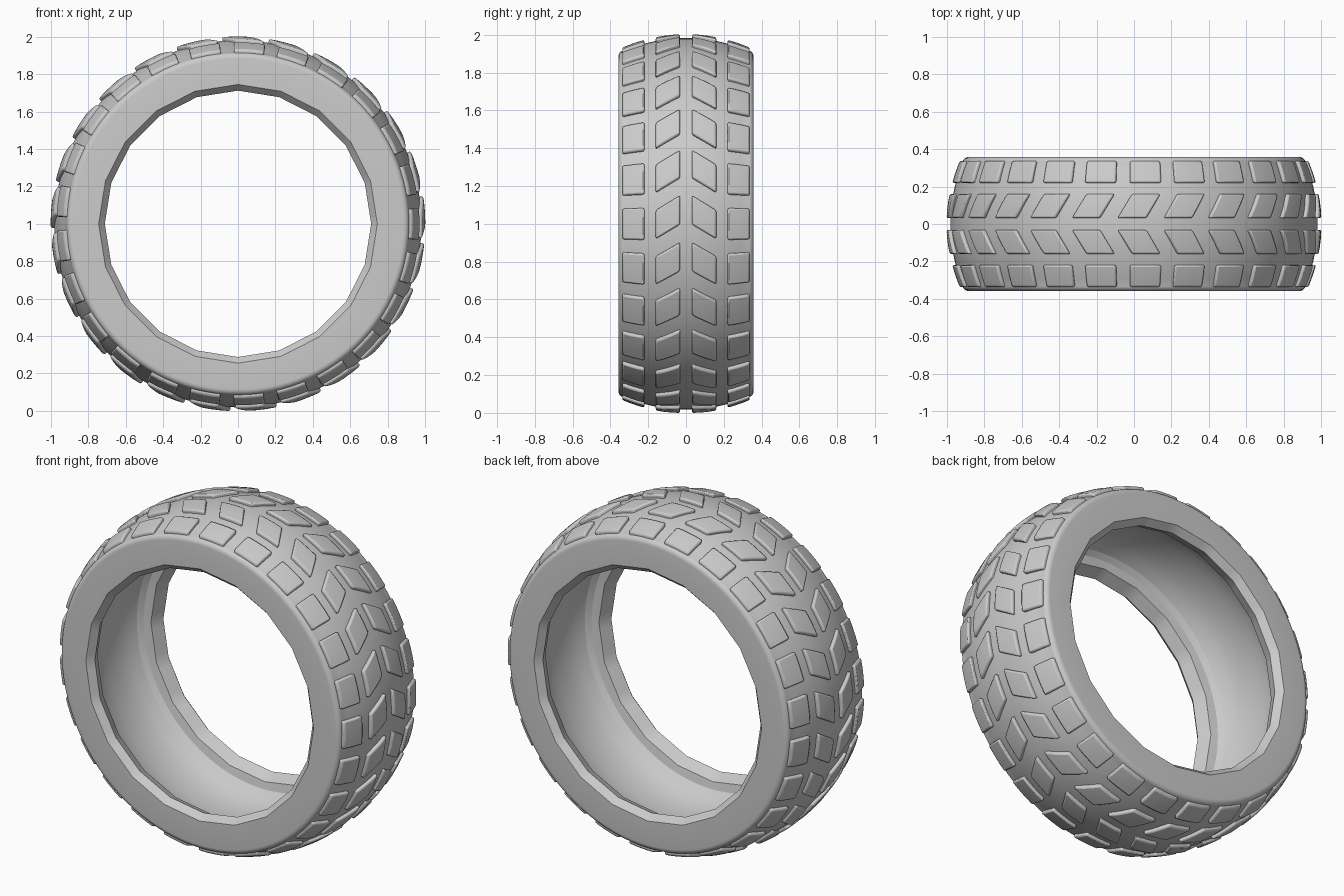
import bpy, bmesh, math

if "Cube" in bpy.data.objects:
    bpy.data.objects.remove(bpy.data.objects["Cube"])

SEG, SIDES, BLOCKS = 100, 20, 25


def crown(y):
    # radius of the carcass under the tread at width position y
    return 0.983 - 0.62 * y * y


def place(r, t, y):
    return (r * math.cos(t), y, 1 + r * math.sin(t))


def finish(bm, name, angle):
    bmesh.ops.recalc_face_normals(bm, faces=bm.faces)
    me = bpy.data.meshes.new(name)
    bm.to_mesh(me)
    bm.free()
    ob = bpy.data.objects.new(name, me)
    bpy.context.collection.objects.link(ob)
    bpy.ops.object.select_all(action='DESELECT')
    bpy.context.view_layer.objects.active = ob
    ob.select_set(True)
    bpy.ops.object.shade_smooth_by_angle(angle=math.radians(angle))
    return ob


# Half cross-section from crown to inner liner: (y, radius, faceted lip?)
half = [(y, crown(y), False) for y in (0.05, 0.1, 0.15, 0.2, 0.25, 0.29, 0.328)]
r0 = crown(0.328)
for i in range(1, 7):
    a = math.radians(15 * i)
    half.append((0.328 + 0.03 * math.sin(a), r0 - 0.032 * (1 - math.cos(a)), False))
half += [(0.358, 0.745, True), (0.32, 0.712, True), (0.25, 0.745, True),
         (0.24, 0.785, False), (0.215, 0.812, False), (0.17, 0.835, False),
         (0.11, 0.852, False), (0.04, 0.86, False)]
profile = half + [(-y, r, f) for y, r, f in reversed(half)]

# Carcass: ring sweep, with the bead lip flattened into 20 sides (corner on top)
bm = bmesh.new()
rings = []
step = 2 * math.pi / SIDES
for k in range(SEG):
    t = 2 * math.pi * k / SEG
    off = t % step - step / 2
    flat = math.cos(step / 2) / math.cos(off)
    rings.append([bm.verts.new(place(r * (flat if f else 1), t, y))
                  for y, r, f in profile])
n = len(profile)
for k in range(SEG):
    a, b = rings[k], rings[(k + 1) % SEG]
    for j in range(n):
        bm.faces.new((a[j], a[(j + 1) % n], b[(j + 1) % n], b[j]))
finish(bm, "tyre_carcass", 17)


# Tread blocks: small boxes wrapped on the crown
def tread(name, y0, y1, width, slant, phase):
    bm = bmesh.new()
    for k in range(BLOCKS):
        tc = phase + 2 * math.pi * k / BLOCKS
        for side in (-1, 1):
            verts = bmesh.ops.create_cube(bm, size=1)['verts']
            edges = {e for v in verts for e in v.link_edges}
            bmesh.ops.subdivide_edges(bm, edges=list(edges), cuts=2,
                                      use_grid_fill=True)
            bm.verts.ensure_lookup_table()
            for v in bm.verts[-56:]:
                a, b, c = v.co
                y = y0 + (y1 - y0) * (b + 0.5)
                v.co = place(crown(y) + 0.02 + 0.032 * (c - 0.5),
                             tc + a * width - slant * b, side * y)
    ob = finish(bm, name, 35)
    bev = ob.modifiers.new("soft_edges", 'BEVEL')
    bev.width = 0.009
    bev.segments = 2
    bev.limit_method = 'ANGLE'
    bev.angle_limit = math.radians(35)


tread("shoulder_tread_blocks", 0.22, 0.337, 0.175, 0.0, -0.001)
tread("centre_tread_blocks", 0.032, 0.160, 0.155, 0.078, 0.035)
